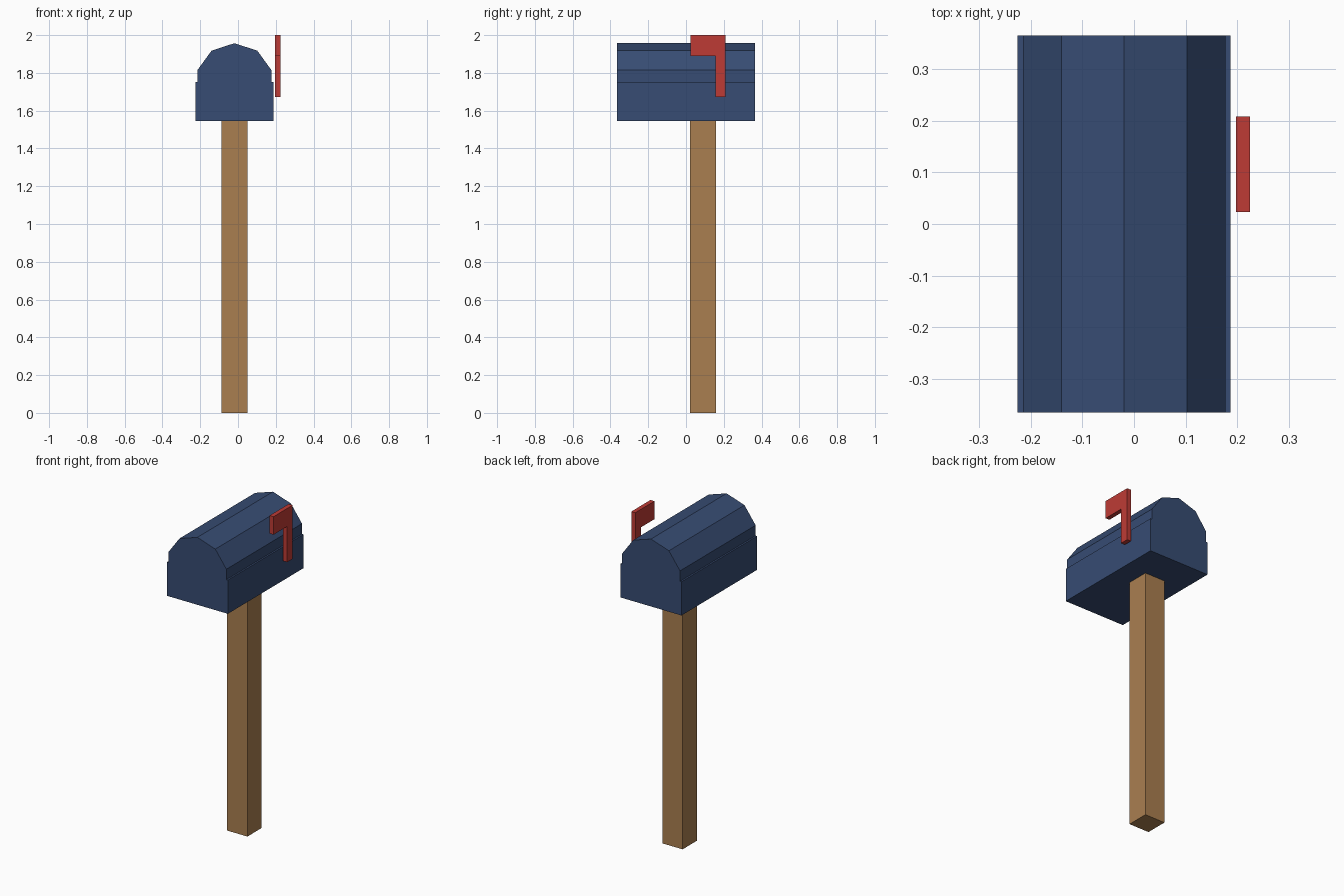
import bpy, bmesh, math

if "Cube" in bpy.data.objects:
    bpy.data.objects.remove(bpy.data.objects["Cube"])


def material(name, rgb):
    """Flat colour from sRGB 0-255 values, stored as linear."""
    m = bpy.data.materials.new(name)
    lin = [((c / 255 + 0.055) / 1.055) ** 2.4 for c in rgb]
    m.diffuse_color = (*lin, 1)
    m.use_nodes = True
    m.node_tree.nodes["Principled BSDF"].inputs["Base Color"].default_value = m.diffuse_color
    return m


def extrude_profile(name, pts, vec, mat):
    """Closed flat-faced prism: profile points swept along vec."""
    bm = bmesh.new()
    face = bm.faces.new([bm.verts.new(p) for p in pts])
    res = bmesh.ops.extrude_face_region(bm, geom=[face], use_keep_orig=True)
    verts = [v for v in res["geom"] if isinstance(v, bmesh.types.BMVert)]
    bmesh.ops.translate(bm, verts=verts, vec=vec)
    bmesh.ops.recalc_face_normals(bm, faces=bm.faces)
    me = bpy.data.meshes.new(name)
    bm.to_mesh(me)
    bm.free()
    me.materials.append(mat)
    ob = bpy.data.objects.new(name, me)
    bpy.context.collection.objects.link(ob)
    return ob


blue = material("navy blue", (55, 76, 115))
wood = material("wood brown", (170, 127, 80))
red = material("flag red", (190, 59, 53))

CX = -0.019              # centre line of box and post
R = 0.206                # half width of box, radius of rounded top
Z0, Z1 = 1.545, 1.751    # box bottom, shoulder height
HALF_LEN = 0.365

# Mailbox: square lower half, decagon upper half set in by a small ledge
arc = [math.radians(a) for a in (18, 54, 90, 126, 162)]
inset = R * math.cos(arc[0])
profile = [(-R, Z0), (R, Z0), (R, Z1), (inset, Z1)]
profile += [(R * math.cos(a), Z1 + R * math.sin(a)) for a in arc]
profile += [(-inset, Z1), (-R, Z1)]
extrude_profile("mailbox", [(CX + x, -HALF_LEN, z) for x, z in profile],
                (0, 2 * HALF_LEN, 0), blue)

# Post
W = 0.0685
PY = 0.089
extrude_profile("post", [(CX + sx * W, PY + sy * W, 0)
                         for sx, sy in ((-1, -1), (1, -1), (1, 1), (-1, 1))],
                (0, 0, Z0), wood)

# Raised flag: upright arm with a plate pointing forward
flag = [(0.155, 1.672), (0.208, 1.672), (0.208, 2.0),
        (0.023, 2.0), (0.023, 1.89), (0.155, 1.89)]
extrude_profile("flag", [(0.197, y, z) for y, z in flag], (0.027, 0, 0), red)
